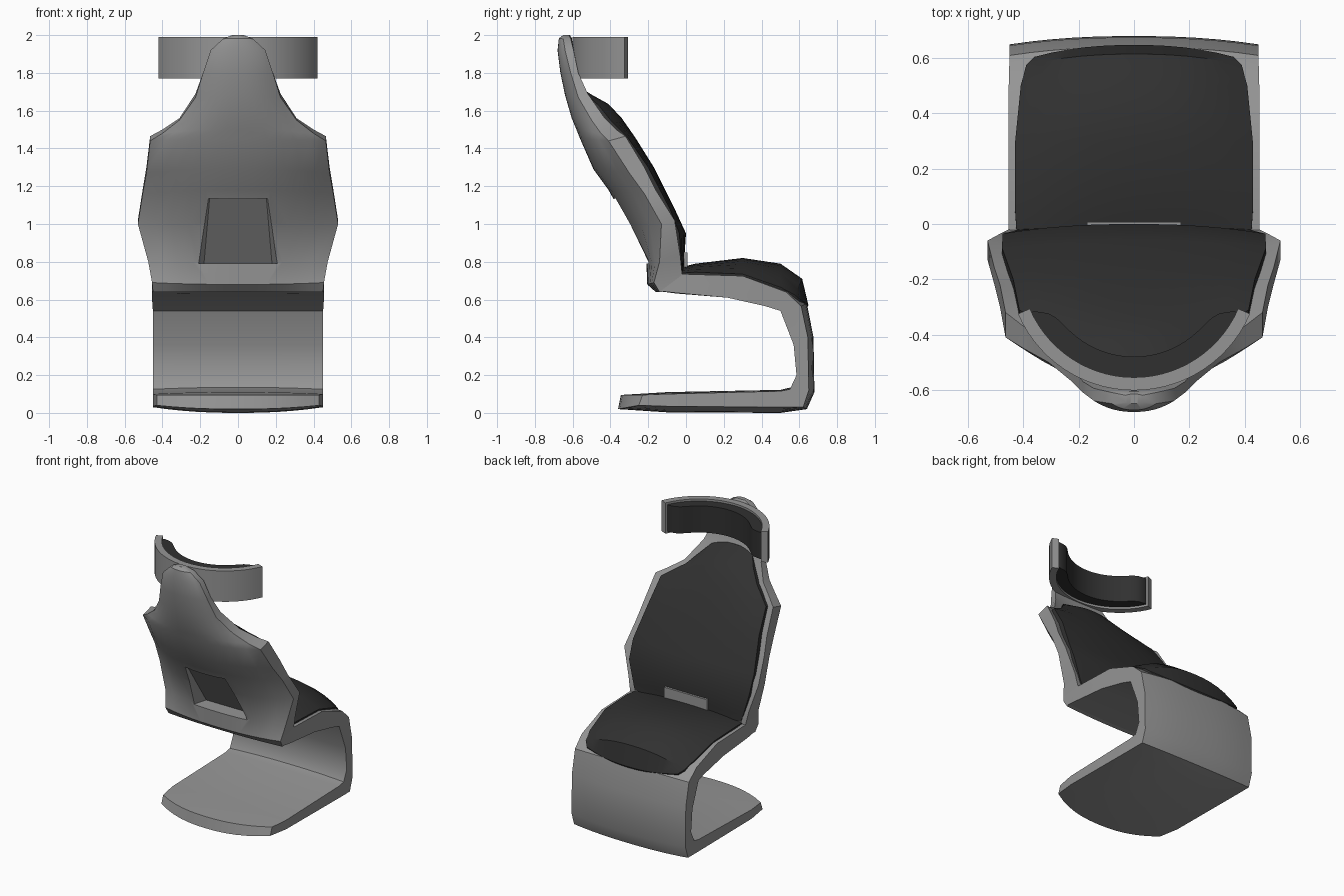
import bpy, bmesh, math

if "Cube" in bpy.data.objects:
    bpy.data.objects.remove(bpy.data.objects["Cube"])

def material(name, v):
    m = bpy.data.materials.new(name)
    m.diffuse_color = (v, v, v, 1)
    m.use_nodes = True
    m.node_tree.nodes["Principled BSDF"].inputs["Base Color"].default_value = m.diffuse_color
    return m

GREY = material("grey shell", 0.30)
DARK = material("dark upholstery", 0.03)

def finish(bm, name, mat, smooth=35):
    bmesh.ops.recalc_face_normals(bm, faces=bm.faces)
    me = bpy.data.meshes.new(name)
    bm.to_mesh(me)
    bm.free()
    ob = bpy.data.objects.new(name, me)
    bpy.context.collection.objects.link(ob)
    me.materials.append(mat)
    bpy.ops.object.select_all(action='DESELECT')
    ob.select_set(True)
    bpy.context.view_layer.objects.active = ob
    if smooth:
        bpy.ops.object.shade_smooth_by_angle(angle=math.radians(smooth))
    return ob

def skin(bm, rings, n):
    """Join rings (n+1 outer points, then n+1 inner points reversed) and cap the ends."""
    rs = [[bm.verts.new(p) for p in r] for r in rings]
    k = len(rs[0])
    for a, b in zip(rs, rs[1:]):
        for i in range(k):
            bm.faces.new((a[i], a[(i + 1) % k], b[(i + 1) % k], b[i]))
    for r in (rs[0], rs[-1]):
        for i in range(n):
            bm.faces.new((r[i], r[i + 1], r[k - 2 - i], r[k - 1 - i]))

def crowned_loft(name, mat, stations, n=12, p=2.3):
    """Station: half width, outer centre, outer edge, inner centre, inner edge (y, z)."""
    ts = [-1 + 2 * i / n for i in range(n + 1)]
    rings = []
    for w, oc, oe, ic, ie in stations:
        def row(c, e, tt):
            return [(w * t, c[0] + (e[0] - c[0]) * abs(t) ** p,
                     c[1] + (e[1] - c[1]) * abs(t) ** p) for t in tt]
        rings.append(row(oc, oe, ts) + row(ic, ie, ts[::-1]))
    bm = bmesh.new()
    skin(bm, rings, n)
    return finish(bm, name, mat)

def pad(name, rows, dy, dz):
    """Cushion: rows of half width, surface centre, surface edge; back is offset."""
    crowned_loft(name, DARK, [(w, c, e, (c[0] + dy, c[1] + dz), (e[0] + dy, e[1] + dz))
                              for w, c, e in rows])

# Cantilever base, front curve and seat pan
crowned_loft("base_and_seat_shell", GREY, [
    (.43, (-.36, .02), (-.25, .04), (-.345, .095), (-.23, .095)),
    (.45, (-.1, .003), (-.1, .035), (-.1, .11), (-.1, .1)),
    (.45, (.5, .0), (.5, .03), (.5, .122), (.5, .115)),
    (.45, (.64, .02), (.62, .03), (.555, .135), (.55, .125)),
    (.45, (.68, .11), (.65, .12), (.585, .2), (.585, .2)),
    (.45, (.675, .4), (.645, .4), (.57, .36), (.57, .36)),
    (.45, (.64, .58), (.61, .565), (.5, .54), (.5, .54)),
    (.453, (.55, .65), (.53, .64), (.42, .565), (.42, .565)),
    (.455, (.3, .725), (.3, .725), (.22, .61), (.22, .61)),
    (.455, (-.02, .735), (-.02, .735), (-.05, .632), (-.05, .635)),
    (.45, (-.1, .73), (-.1, .73), (-.15, .645), (-.14, .645))])

# Backrest shell, wrapping forward at the sides and narrowing to a stem
back = crowned_loft("backrest_shell", GREY, [
    (.45, (-.16, .64), (-.14, .64), (-.03, .65), (-.03, .65)),
    (.455, (-.205, .68), (-.17, .69), (-.03, .73), (-.02, .73)),
    (.475, (-.21, .8), (-.14, .8), (-.08, .82), (-.03, .83)),
    (.53, (-.31, 1.), (-.13, 1.), (-.14, 1.03), (-.06, 1.02)),
    (.505, (-.41, 1.18), (-.22, 1.16), (-.24, 1.2), (-.16, 1.18)),
    (.485, (-.49, 1.29), (-.3, 1.27), (-.31, 1.34), (-.22, 1.3)),
    (.465, (-.56, 1.45), (-.41, 1.44), (-.42, 1.5), (-.32, 1.465)),
    (.4, (-.58, 1.5), (-.45, 1.48), (-.45, 1.54), (-.37, 1.5)),
    (.31, (-.605, 1.56), (-.5, 1.55), (-.49, 1.6), (-.43, 1.56)),
    (.225, (-.64, 1.68), (-.57, 1.67), (-.54, 1.7), (-.52, 1.69)),
    (.185, (-.665, 1.8), (-.61, 1.8), (-.57, 1.79), (-.57, 1.8)),
    (.145, (-.68, 1.92), (-.64, 1.92), (-.595, 1.93), (-.595, 1.92)),
    (.08, (-.673, 1.983), (-.65, 1.98), (-.605, 1.985), (-.61, 1.98)),
    (.03, (-.65, 2.), (-.645, 2.), (-.615, 2.), (-.62, 2.))])

# Wedge shaped recess in the rear of the backrest
bm = bmesh.new()
for x, y, z in ((.222, -.24, .79), (.18, -.42, 1.12), (.18, -.1, .79), (.15, -.36, 1.14)):
    for s in (-1, 1):
        bm.verts.new((s * x, y, z))
bmesh.ops.convex_hull(bm, input=bm.verts)
cutter = finish(bm, "recess_cutter", GREY, 0)
cutter.hide_render = True
mod = back.modifiers.new("recess", 'BOOLEAN')
mod.operation = 'DIFFERENCE'
mod.solver = 'EXACT'
mod.object = cutter
bpy.context.view_layer.objects.active = back
bpy.ops.object.modifier_apply(modifier=mod.name)
bpy.data.objects.remove(cutter)

# Backrest cushion
pad("backrest_cushion", [
    (.42, (-.01, .75), (-.02, .75)),
    (.435, (-.01, .8), (-.025, .8)),
    (.475, (.0, .95), (-.035, .95)),
    (.478, (-.06, 1.08), (-.085, 1.08)),
    (.437, (-.17, 1.3), (-.2, 1.3)),
    (.415, (-.27, 1.46), (-.31, 1.46)),
    (.28, (-.34, 1.56), (-.4, 1.55)),
    (.21, (-.41, 1.635), (-.46, 1.625)),
    (.16, (-.5, 1.685), (-.52, 1.68)),
    (.08, (-.54, 1.71), (-.545, 1.705))], -.07, -.02)

# Seat cushion
pad("seat_cushion", [
    (.425, (-.03, .77), (-.03, .74)),
    (.43, (.05, .79), (.05, .745)),
    (.43, (.3, .82), (.3, .735)),
    (.41, (.5, .79), (.5, .665)),
    (.39, (.615, .71), (.575, .625)),
    (.36, (.648, .57), (.605, .6))], -.03, -.06)

# Small grey tab between seat and backrest cushions
bm = bmesh.new()
bmesh.ops.create_cube(bm, size=1)
for v in bm.verts:
    v.co = (v.co.x * .34, v.co.y * .06 - .022, v.co.z * .08 + .81)
finish(bm, "lumbar_tab", GREY, 0)

def arc_band(name, mat, a, z0, z1, outer, inner, n=28):
    """Curved band around the head; inner is a function of angle fraction."""
    bm = bmesh.new()
    rings = []
    for i in range(n + 1):
        t = -1 + 2 * i / n
        s, c = math.sin(a * t), -math.cos(a * t)
        r = inner(t)
        rings.append([(q * s, -.145 + q * c, z) for q, z in
                      ((outer, z0), (outer, z1), (r, z1), (r, z0))])
    skin(bm, rings, 1)
    finish(bm, name, mat)

# Headrest band and its padded lining
A = math.atan2(.42, .18)
arc_band("headrest_band", GREY, A, 1.77, 1.99, .457, lambda t: .41)
arc_band("headrest_pad", DARK, A * .97, 1.785, 1.975, .415,
         lambda t: .335 + .065 * abs(t) ** 14)
